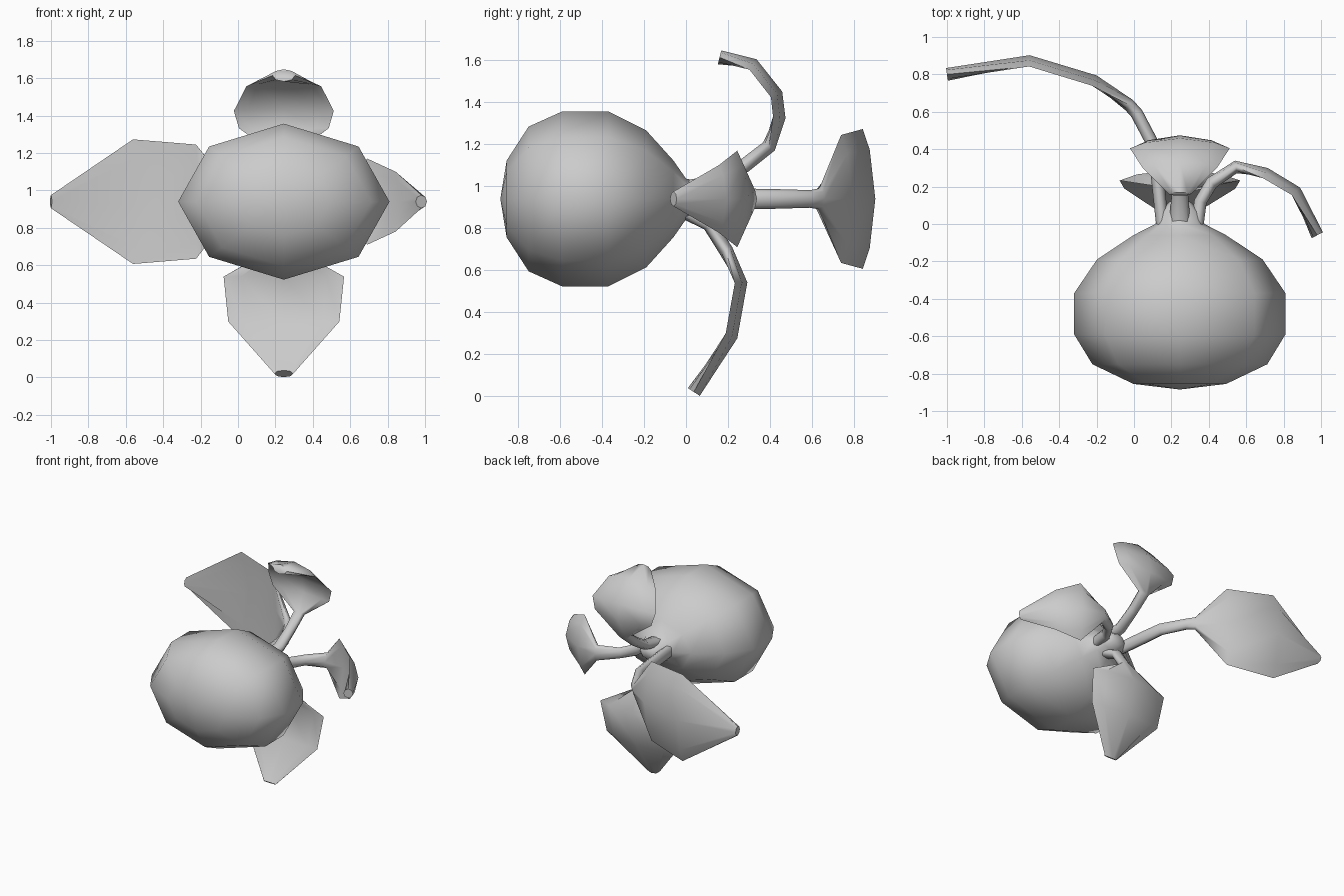
import bpy
import bmesh
import math
from mathutils import Vector

cube = bpy.data.objects.get("Cube")
if cube:
    bpy.data.objects.remove(cube, do_unlink=True)

AXIS = Vector((0.245, 0, 0.94))   # the plant's axis runs along y
SIDES = 8

grey = bpy.data.materials.new("plain grey")
grey.use_nodes = True
grey.diffuse_color = (0.6, 0.6, 0.6, 1)
grey.node_tree.nodes["Principled BSDF"].inputs["Base Color"].default_value = (0.6, 0.6, 0.6, 1)


def loft(name, rings, smooth_angle):
    """Skin a list of equal rings and close both ends."""
    bm = bmesh.new()
    loops = [[bm.verts.new(p) for p in ring] for ring in rings]
    for a, b in zip(loops, loops[1:]):
        for i in range(SIDES):
            j = (i + 1) % SIDES
            bm.faces.new((a[i], a[j], b[j], b[i]))
    bm.faces.new(loops[0])
    bm.faces.new(loops[-1])
    bmesh.ops.remove_doubles(bm, verts=bm.verts, dist=0.0005)
    bmesh.ops.recalc_face_normals(bm, faces=bm.faces)
    mesh = bpy.data.meshes.new(name)
    bm.to_mesh(mesh)
    bm.free()
    mesh.materials.append(grey)
    obj = bpy.data.objects.new(name, mesh)
    bpy.context.collection.objects.link(obj)
    bpy.ops.object.select_all(action='DESELECT')
    obj.select_set(True)
    bpy.context.view_layer.objects.active = obj
    bpy.ops.object.shade_smooth_by_angle(angle=math.radians(smooth_angle))


def angles():
    return [2 * math.pi * i / SIDES for i in range(SIDES)]


# Rounded body and neck: (y, radius), wider than it is tall
profile = [(-0.885, 0.0), (-0.855, 0.183), (-0.75, 0.345), (-0.59, 0.417),
           (-0.37, 0.417), (-0.19, 0.327), (-0.06, 0.183), (0.0, 0.097),
           (0.07, 0.08), (0.12, 0.04)]
loft("body", [[AXIS + Vector((1.355 * r * math.cos(a), y, r * math.sin(a)))
               for a in angles()] for y, r in profile], 80)


def leaf(name, out, path):
    """Stem opening into a cupped blade; path holds (distance out, y, half width)."""
    out = Vector(out)
    back = Vector((0, 1, 0))
    side = out.cross(back)
    rings = []
    for i, (r, y, w) in enumerate(path):
        before, after = path[max(i - 1, 0)], path[min(i + 1, len(path) - 1)]
        dr, dy = after[0] - before[0], after[1] - before[1]
        length = math.hypot(dr, dy)
        normal = out * (-dy / length) + back * (dr / length)
        blade = w > 0.1
        thick, cup = (0.015, 0.045) if blade else (0.034, 0.0)
        centre = AXIS + out * r + back * y
        rings.append([centre + side * (w * math.cos(a))
                      + normal * (thick * math.sin(a) + cup * (0.5 - math.cos(a) ** 2))
                      for a in angles()])
    loft(name, rings, 75)


# Four leaves around the neck
leaf("right_long_leaf", (-1, 0, 0),
     [(0.09, -0.03, 0.05), (0.12, 0.25, 0.05), (0.14, 0.42, 0.047), (0.23, 0.59, 0.042),
      (0.27, 0.635, 0.05), (0.46, 0.76, 0.305), (0.805, 0.865, 0.333), (1.245, 0.8, 0.035)])
leaf("left_leaf", (1, 0, 0),
     [(0.09, -0.03, 0.045), (0.11, 0.12, 0.045), (0.17, 0.22, 0.042), (0.3, 0.305, 0.06),
      (0.455, 0.265, 0.23), (0.615, 0.17, 0.16), (0.735, -0.06, 0.035)])
leaf("upper_leaf", (0, 0, 1),
     [(0.05, -0.03, 0.06), (0.08, 0.15, 0.045), (0.16, 0.28, 0.04), (0.25, 0.395, 0.045),
      (0.39, 0.437, 0.24), (0.495, 0.425, 0.267), (0.635, 0.315, 0.2), (0.675, 0.16, 0.06)])
leaf("lower_leaf", (0, 0, -1),
     [(0.05, -0.03, 0.06), (0.12, 0.11, 0.045), (0.245, 0.19, 0.045),
      (0.4, 0.255, 0.322), (0.65, 0.21, 0.297), (0.92, 0.037, 0.05)])
